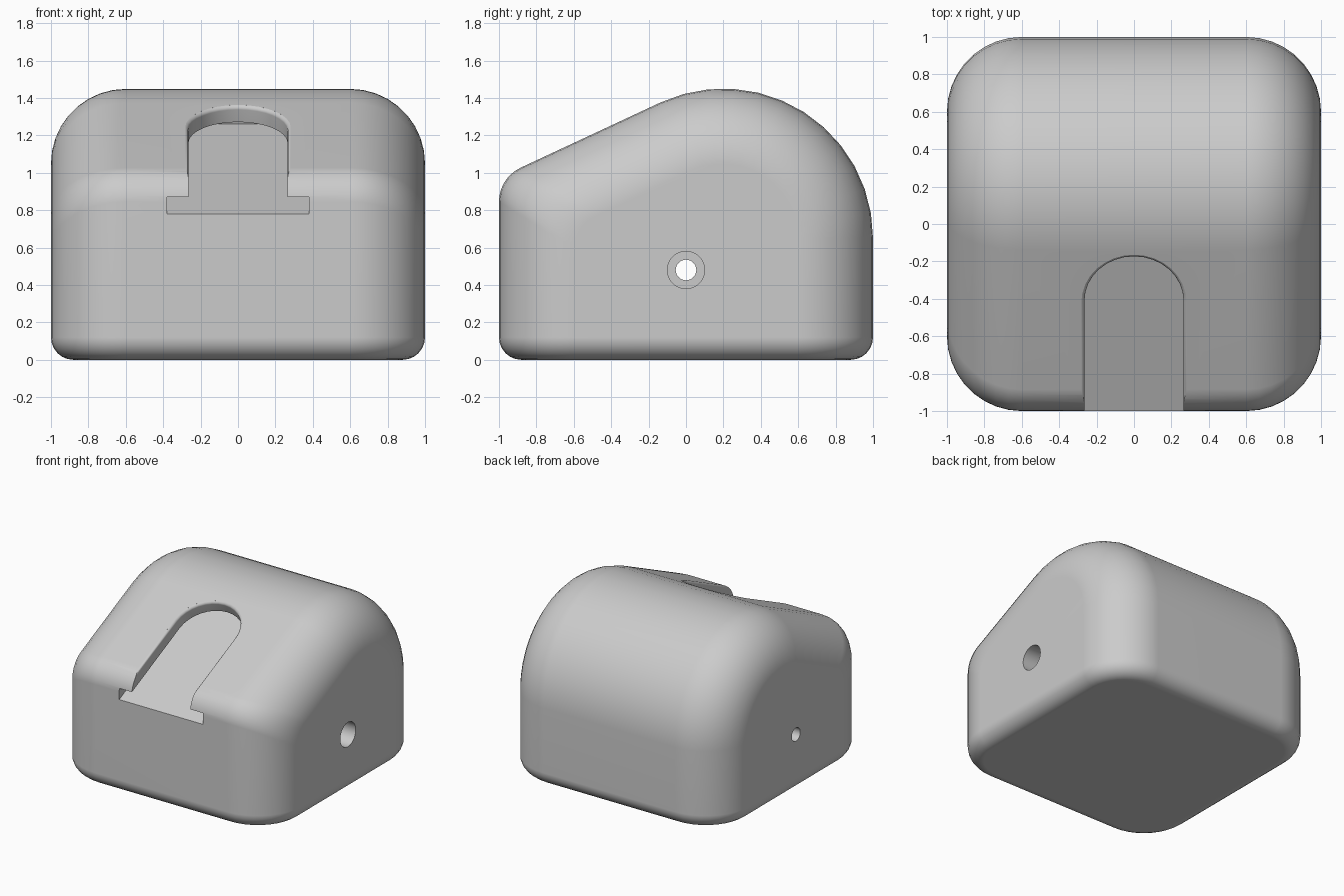
import bpy
import bmesh
from math import sin, cos, tan, radians, pi
from mathutils import Vector

cube = bpy.data.objects.get("Cube")
if cube:
    bpy.data.objects.remove(cube, do_unlink=True)

SLOPE = radians(25)
EDGE = Vector((0, -1, 0.973))                  # where front wall and slope meet
UP = Vector((0, cos(SLOPE), sin(SLOPE)))       # up the slope
OUT = Vector((0, -sin(SLOPE), cos(SLOPE)))     # out of the slope

grey = bpy.data.materials.new("light grey")
grey.use_nodes = True
colour = (0.6, 0.6, 0.6, 1)
grey.diffuse_color = colour
grey.node_tree.nodes["Principled BSDF"].inputs["Base Color"].default_value = colour


def loft(rings):
    """Closed solid through rings with equal point counts."""
    bm = bmesh.new()
    rows = [[bm.verts.new(p) for p in ring] for ring in rings]
    n = len(rows[0])
    for a, b in zip(rows, rows[1:]):
        for i in range(n):
            j = (i + 1) % n
            bm.faces.new((a[i], a[j], b[j], b[i]))
    bm.faces.new(rows[0])
    bm.faces.new(rows[-1])
    bmesh.ops.recalc_face_normals(bm, faces=bm.faces)
    return bm


def make(name, bm):
    mesh = bpy.data.meshes.new(name)
    bm.to_mesh(mesh)
    bm.free()
    mesh.materials.append(grey)
    obj = bpy.data.objects.new(name, mesh)
    bpy.context.collection.objects.link(obj)
    return obj


def arc(cy, cz, r, start, end, n):
    angles = [radians(start + (end - start) * i / n) for i in range(n + 1)]
    return [(cy + r * cos(a), cz + r * sin(a)) for a in angles]


def side_profile(x, inset):
    """Side outline moved inwards, with rounded front edge and domed back."""
    k, r = tan(radians(32.5)), 0.2
    front = arc(-1 + inset + r, EDGE.z - (inset + r) * k, r, 180, 115, 7)
    back = arc(0.2, 0.65, 0.8 - inset, 115, 0, 12)
    pts = [(-1 + inset, 0)] + front + back + [(1 - inset, 0)]
    return [(x, y, z) for y, z in pts]


# Body: the outline shrinks towards both sides to round them
steps = [pi / 2 * i / 9 for i in range(10)]
half = [(0.6 + 0.4 * sin(t), 0.4 * (1 - cos(t))) for t in steps]
sections = [(-x, d) for x, d in reversed(half)] + half
bm = loft([side_profile(x, d) for x, d in sections])

# Rounded bottom edge
base = [f for f in bm.faces if all(v.co.z < 1e-5 for v in f.verts)]
bmesh.ops.dissolve_faces(bm, faces=base)
rim = [e for e in bm.edges if all(v.co.z < 1e-5 for v in e.verts)]
bmesh.ops.bevel(bm, geom=rim, offset=0.12, segments=6, profile=0.5, affect='EDGES')
bmesh.ops.recalc_face_normals(bm, faces=bm.faces)
body = make("body", bm)


# Round-ended slot, opening slightly at its rim
def slot_outline(height, grow):
    r = 0.265 + grow
    pts = [(r, -0.5)] + arc(0, 0.64, r, 0, 180, 16) + [(-r, -0.5)]
    return [Vector((x, 0, 0)) + EDGE + UP * u + OUT * height for x, u in pts]


layers = [(-0.13, 0), (-0.02, 0), (-0.01, 0.003), (-0.003, 0.01), (0, 0.017), (0.5, 0.017)]
slot = make("slot_cutter", loft([slot_outline(h, g) for h, g in layers]))


# Wide flat pocket under the slot
def pocket_outline(height):
    corners = [(0.38, -0.5), (0.38, 1.055), (-0.38, 1.055), (-0.38, -0.5)]
    return [Vector((x, 0, 0)) + EDGE + UP * u + OUT * height for x, u in corners]


pocket = make("pocket_cutter", loft([pocket_outline(-0.175), pocket_outline(-0.093)]))


# Stepped hole through both sides
def circle(x, r):
    return [(x, y, z) for y, z in arc(0, 0.48, r, 0, 360, 32)[:-1]]


hole = make("hole_cutter", loft([circle(-1.2, 0.055), circle(0, 0.055),
                                 circle(0, 0.1), circle(1.2, 0.1)]))

# Cut the body, then remove the cutters
bpy.context.view_layer.objects.active = body
for cutter in (pocket, slot, hole):
    cutter.hide_render = True
    mod = body.modifiers.new(cutter.name, 'BOOLEAN')
    mod.operation = 'DIFFERENCE'
    mod.solver = 'EXACT'
    mod.object = cutter
    bpy.ops.object.modifier_apply(modifier=mod.name)
    bpy.data.objects.remove(cutter, do_unlink=True)

# Smooth shading with crisp cut edges
bpy.ops.object.select_all(action='DESELECT')
body.select_set(True)
bpy.ops.object.shade_smooth_by_angle(angle=radians(30))
weighted = body.modifiers.new("weighted_normals", 'WEIGHTED_NORMAL')
weighted.keep_sharp = True
